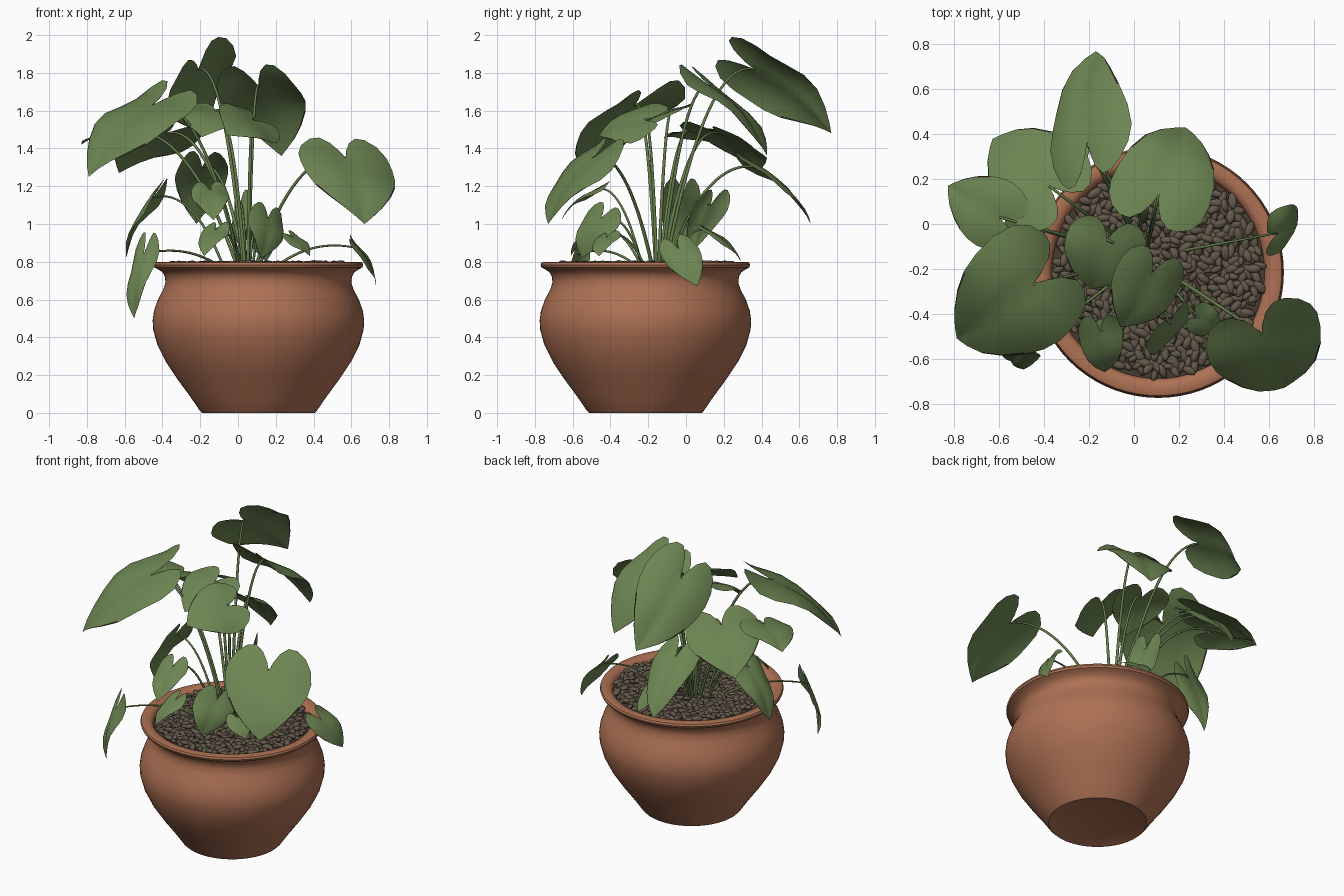
import bpy, bmesh, math, random
from mathutils import Vector, Matrix

if "Cube" in bpy.data.objects:
    bpy.data.objects.remove(bpy.data.objects["Cube"])

random.seed(4)
CX, CY = 0.108, -0.215          # pot axis


def material(name, rgb):
    m = bpy.data.materials.new(name)
    m.diffuse_color = (*rgb, 1)
    m.use_nodes = True
    m.node_tree.nodes["Principled BSDF"].inputs["Base Color"].default_value = m.diffuse_color
    return m


TERRACOTTA = material("terracotta", (0.42, 0.165, 0.088))
LEAF = material("leaf green", (0.15, 0.235, 0.085))
MARGIN = material("withered margin", (0.03, 0.022, 0.014))
STEM = material("stem green", (0.13, 0.205, 0.07))
PEBBLE = material("pebble brown", (0.125, 0.098, 0.068))
SOIL = material("dark soil", (0.06, 0.045, 0.03))


def add_object(name, bm, *mats):
    me = bpy.data.meshes.new(name)
    bm.to_mesh(me)
    bm.free()
    ob = bpy.data.objects.new(name, me)
    bpy.context.collection.objects.link(ob)
    for m in mats:
        me.materials.append(m)
    for p in me.polygons:
        p.use_smooth = True
    return ob


def lathe(name, profile, mat, steps=72):
    bm = bmesh.new()
    vs = [bm.verts.new((CX + r, CY, z)) for r, z in profile]
    es = [bm.edges.new(pair) for pair in zip(vs, vs[1:])]
    bmesh.ops.spin(bm, geom=vs + es, cent=(CX, CY, 0), axis=(0, 0, 1),
                   angle=2 * math.pi, steps=steps, use_duplicate=False)
    bmesh.ops.remove_doubles(bm, verts=bm.verts, dist=1e-4)
    bmesh.ops.recalc_face_normals(bm, faces=bm.faces)
    ob = add_object(name, bm, mat)
    bpy.context.view_layer.objects.active = ob
    ob.select_set(True)
    bpy.ops.object.shade_smooth_by_angle(angle=math.radians(40))
    ob.select_set(False)
    return ob


# Pot: slightly hollow foot, round belly, pinched neck, rolled rim, inner wall
lathe("pot", [(0, 0.025), (0.2, 0.022), (0.26, 0.01), (0.298, 0.0), (0.31, 0.012),
              (0.36, 0.085), (0.43, 0.18), (0.49, 0.27), (0.535, 0.36), (0.557, 0.44),
              (0.56, 0.49), (0.553, 0.54), (0.532, 0.60), (0.505, 0.65), (0.492, 0.69),
              (0.495, 0.72), (0.508, 0.745), (0.535, 0.762), (0.55, 0.77), (0.555, 0.783),
              (0.55, 0.796), (0.538, 0.80), (0.505, 0.80), (0.485, 0.79), (0.475, 0.77),
              (0.47, 0.72), (0.46, 0.68)], TERRACOTTA)
lathe("soil", [(0, 0.77), (0.474, 0.765)], SOIL)

# Pebbles: elongated stones scattered in a sunflower pattern
bm = bmesh.new()
COUNT = 600
for i in range(COUNT):
    r = 0.46 * math.sqrt((i + 0.5) / COUNT)
    a = i * 2.39996
    size = random.uniform(0.85, 1.3)
    spot = Vector((CX + r * math.cos(a) + random.uniform(-.008, .008),
                   CY + r * math.sin(a) + random.uniform(-.008, .008),
                   random.uniform(0.774, 0.79)))
    mat = (Matrix.Translation(spot) @ Matrix.Rotation(random.uniform(0, 6.28), 4, 'Z')
           @ Matrix.Rotation(random.uniform(-.35, .35), 4, 'Y')
           @ Matrix.Diagonal((0.031 * size, 0.016 * size, 0.013 * size, 1)))
    bmesh.ops.create_icosphere(bm, subdivisions=2, radius=1, matrix=mat)
add_object("pebbles", bm, PEBBLE)

# Half outline of a heart-shaped leaf: (along midrib, across)
OUTLINE = [(0, 0), (-0.12, 0.07), (-0.26, 0.2), (-0.35, 0.38), (-0.34, 0.58), (-0.24, 0.8),
           (-0.08, 0.95), (0.1, 1.0), (0.28, 0.96), (0.46, 0.85), (0.64, 0.66),
           (0.8, 0.42), (0.92, 0.18), (1.0, 0.0)]
ACROSS = [0, 0.2, 0.4, 0.6, 0.8, 0.95, 1.0]


def leaf(name, base, tip, side):
    base, tip, side = Vector(base), Vector(tip), Vector(side)
    along = tip - base
    side = side - along * (side.dot(along) / along.length_squared) * 0.6
    up = along.cross(side).normalized()
    if up.z < 0:
        up = -up
    length, phase = along.length, random.uniform(0, 6.28)
    bm = bmesh.new()
    for sgn in (1, -1):
        rows = []
        for u, v in OUTLINE:
            rib = max(0.0, u)
            row = []
            for s in ACROSS:
                pu, pv = rib + (u - rib) * s, v * s
                # arched midrib, rounded blades, gentle ripple at the margin
                h = (0.09 * math.sin(math.pi * min(1, max(-0.35, pu)))
                     + 0.10 * pv - 0.17 * pv * pv
                     + 0.035 * pv * math.sin(7 * pu + phase + sgn))
                row.append(bm.verts.new(base + along * pu + side * (pv * sgn) + up * h * length))
            rows.append(row)
        for j, (a, b) in enumerate(zip(rows, rows[1:])):
            for k in range(len(ACROSS) - 1):
                f = bm.faces.new((a[k], a[k + 1], b[k + 1], b[k]))
                # withered edge around the tip and the notch
                if k == len(ACROSS) - 2 and (j >= 9 or j in (1, 2)):
                    f.material_index = 1
    bmesh.ops.remove_doubles(bm, verts=bm.verts, dist=1e-5)
    bmesh.ops.dissolve_degenerate(bm, edges=bm.edges, dist=1e-6)
    bmesh.ops.recalc_face_normals(bm, faces=bm.faces)
    bm.normal_update()
    if sum((f.normal.dot(up) for f in bm.faces)) < 0:
        bmesh.ops.reverse_faces(bm, faces=bm.faces)
    add_object(name, bm, LEAF, MARGIN)


def stem(name, root, end, radius):
    root, end = Vector(root), Vector(end)
    mid = root.lerp(end, 0.45)
    mid.z = end.z + 0.06
    cu = bpy.data.curves.new(name, 'CURVE')
    cu.dimensions = '3D'
    cu.bevel_depth = radius
    cu.bevel_resolution = 2
    sp = cu.splines.new('POLY')
    n = 16
    sp.points.add(n)
    for i in range(n + 1):
        t = i / n
        p = root * (1 - t) ** 2 + mid * 2 * t * (1 - t) + end * t * t
        sp.points[i].co = (*p, 1)
        sp.points[i].radius = 1.25 - 0.5 * t
    cu.materials.append(STEM)
    bpy.context.collection.objects.link(bpy.data.objects.new(name, cu))


# Leaves: notch point, tip, half-width vector
UPPER = [
    ((-0.21, 0.36, 1.82), (-0.17, 0.77, 1.48), (0.17, 0.05, 0.14)),
    ((0.11, 0.13, 1.73), (0.23, 0.43, 1.36), (0.22, -0.06, 0.01)),
    ((-0.38, 0.17, 1.48), (-0.63, 0.38, 1.27), (0.15, 0.17, -0.04)),
    ((-0.60, 0.03, 1.49), (-0.83, 0.17, 1.42), (0.08, 0.14, 0.02)),
    ((-0.45, -0.27, 1.63), (-0.79, -0.51, 1.25), (0.12, -0.25, -0.09)),
    ((0.57, -0.49, 1.35), (0.67, -0.73, 1.00), (0.25, 0.09, -0.03)),
    ((-0.12, -0.07, 1.60), (-0.19, -0.29, 1.46), (0.18, -0.03, -0.02)),
    ((-0.19, 0.38, 1.30), (-0.22, 0.66, 1.00), (0.14, 0.01, 0.0)),
    ((0.08, -0.22, 1.55), (-0.06, -0.46, 1.47), (0.14, -0.06, -0.10)),
]
LOWER = [
    ((0.64, -0.04, 0.87), (0.73, 0.06, 0.67), (-0.01, -0.11, 0.0)),
    ((-0.45, -0.02, 1.14), (-0.59, -0.04, 0.82), (0.02, 0.11, 0.0)),
    ((-0.50, -0.57, 0.84), (-0.55, -0.60, 0.50), (0.06, -0.05, 0.0)),
    ((-0.15, -0.48, 1.18), (-0.13, -0.66, 1.02), (0.10, 0.0, 0.0)),
    ((0.16, -0.45, 1.03), (0.12, -0.55, 0.82), (0.10, 0.10, 0.0)),
    ((0.01, 0.13, 1.10), (0.03, 0.04, 0.86), (-0.05, 0.11, 0.05)),
    ((0.10, 0.13, 0.96), (0.15, 0.29, 0.80), (0.08, -0.02, 0.0)),
    ((0.29, -0.42, 0.93), (0.38, -0.46, 0.83), (0.03, 0.07, 0.02)),
    ((-0.12, -0.49, 0.97), (-0.18, -0.61, 0.83), (0.07, -0.03, 0.0)),
]
for group, leaves, spread, radius in (("upper", UPPER, 0.08, 0.008), ("lower", LOWER, 0.25, 0.006)):
    for i, (base, tip, side) in enumerate(leaves):
        leaf(f"{group}_leaf_{i + 1}", base, tip, side)
        crown = Vector((0.05, -0.15, 0.77))
        root = crown.lerp(Vector((base[0], base[1], 0.77)), spread)
        stem(f"{group}_stem_{i + 1}", root, base, radius)
